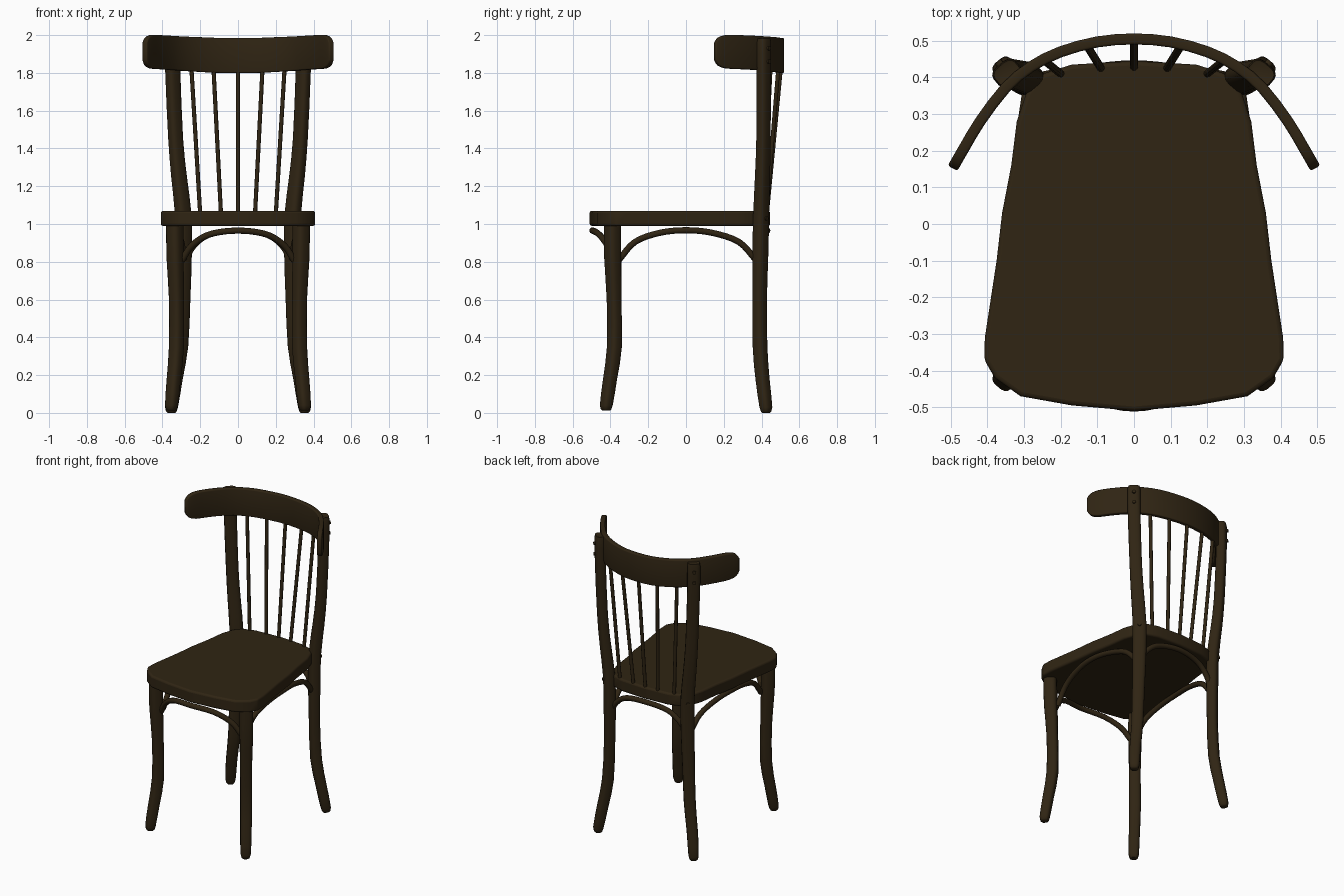
import bpy, bmesh, math
from mathutils import Vector

cube = bpy.data.objects.get("Cube")
if cube:
    bpy.data.objects.remove(cube, do_unlink=True)

wood = bpy.data.materials.new("dark_brown_wood")
wood.use_nodes = True
COLOR = (0.029, 0.018, 0.0066, 1)
wood.diffuse_color = COLOR
wood.node_tree.nodes["Principled BSDF"].inputs["Base Color"].default_value = COLOR


def finish(name, bm, bevel=0, solid=0, angle=40):
    """Turn a bmesh into a shaded object."""
    bmesh.ops.recalc_face_normals(bm, faces=bm.faces)
    me = bpy.data.meshes.new(name)
    bm.to_mesh(me)
    bm.free()
    me.materials.append(wood)
    ob = bpy.data.objects.new(name, me)
    bpy.context.collection.objects.link(ob)
    if solid:
        m = ob.modifiers.new("thickness", "SOLIDIFY")
        m.thickness, m.offset = solid, 0
    if bevel:
        m = ob.modifiers.new("soft_edges", "BEVEL")
        m.width, m.segments = bevel, 3
    bpy.ops.object.select_all(action="DESELECT")
    ob.select_set(True)
    bpy.context.view_layer.objects.active = ob
    bpy.ops.object.shade_smooth_by_angle(angle=math.radians(angle))
    return ob


def smooth_path(pts, steps=4):
    """Catmull-Rom points through any tuples."""
    v = [Vector(p) for p in pts]
    v = [2 * v[0] - v[1]] + v + [2 * v[-1] - v[-2]]
    out = []
    for a, b, c, d in zip(v, v[1:], v[2:], v[3:]):
        for i in range(steps):
            t = i / steps
            out.append(0.5 * (2 * b + (c - a) * t + (2 * a - 5 * b + 4 * c - d) * t * t
                              + (3 * b - a - 3 * c + d) * t ** 3))
    return out + [v[-2]]


def mirrored(half):
    """Complete a left half, listed from the centre outward."""
    return [(-p[0], *p[1:]) for p in reversed(half[1:])] + half


def skin(bm, rings):
    loops = [[bm.verts.new(p) for p in r] for r in rings]
    n = len(loops[0])
    for a, b in zip(loops, loops[1:]):
        for i in range(n):
            bm.faces.new((a[i], a[(i + 1) % n], b[(i + 1) % n], b[i]))
    bm.faces.new(loops[0])
    bm.faces.new(loops[-1])


def leg(name, side, stations, turn, sides=16):
    """Rounded-square leg; stations are (x, y, z, half width, half depth)."""
    bm = bmesh.new()
    rings = []
    for x, y, z, w, d in stations:
        ring = []
        for i in range(sides):
            a = math.tau * (i + 0.5) / sides
            c, s = math.cos(a), math.sin(a)
            u = w * math.copysign(abs(c) ** 0.65, c)
            v = d * math.copysign(abs(s) ** 0.65, s)
            px = x + u * math.cos(turn) - v * math.sin(turn)
            py = y + u * math.sin(turn) + v * math.cos(turn)
            ring.append((side * px, py, z))
        rings.append(ring)
    skin(bm, rings)
    return finish(name, bm, angle=50)


def tube(name, pts, radius, sides=10):
    bm = bmesh.new()
    pts = [Vector(p) for p in pts]
    rings = []
    for i, p in enumerate(pts):
        t = (pts[min(i + 1, len(pts) - 1)] - pts[max(i - 1, 0)]).normalized()
        ref = Vector((0, 0, 1)) if abs(t.z) < 0.9 else Vector((0, 1, 0))
        u = t.cross(ref).normalized()
        v = u.cross(t)
        rings.append([p + radius * (math.cos(k * math.tau / sides) * u
                                    + math.sin(k * math.tau / sides) * v)
                      for k in range(sides)])
    skin(bm, rings)
    return finish(name, bm, angle=50)


# Seat: tapered outline with rounded corners
outline = [(0, -0.51), (0.17, -0.495), (0.31, -0.47), (0.38, -0.42), (0.409, -0.37),
           (0.407, -0.31), (0.375, -0.1), (0.36, 0.03), (0.335, 0.16), (0.32, 0.28),
           (0.293, 0.36), (0.25, 0.41), (0.17, 0.435), (0, 0.445)]
outline += [(-x, y) for x, y in reversed(outline[1:-1])]
bm = bmesh.new()
skin(bm, [[(x, y, z) for x, y in outline] for z in (0.99, 1.07)])
finish("seat", bm, bevel=0.012)

# Curved top rail, stations are (x, y, low z, high z)
rail = [(0, 0.505, 1.80, 1.985), (0.1, 0.497, 1.80, 1.985), (0.2, 0.47, 1.805, 1.989),
        (0.28, 0.43, 1.81, 1.992), (0.35, 0.372, 1.815, 1.996), (0.42, 0.28, 1.82, 2.0),
        (0.462, 0.21, 1.824, 2.0), (0.485, 0.17, 1.84, 1.985), (0.495, 0.152, 1.87, 1.955)]
bm = bmesh.new()
cols = [(bm.verts.new((x, y, a)), bm.verts.new((x, y, b)))
        for x, y, a, b in smooth_path(mirrored(rail), 2)]
for (a, b), (c, d) in zip(cols, cols[1:]):
    bm.faces.new((a, c, d, b))
finish("top_rail", bm, bevel=0.007, solid=0.03)

# Legs, the back pair rising into posts
front = [(0.352, -0.422, 0.012, 0.018, 0.018), (0.352, -0.422, 0.04, 0.031, 0.03),
         (0.34, -0.402, 0.18, 0.034, 0.033), (0.326, -0.379, 0.35, 0.036, 0.035),
         (0.326, -0.381, 0.6, 0.036, 0.034), (0.333, -0.388, 0.82, 0.041, 0.04),
         (0.335, -0.39, 1.0, 0.041, 0.04)]
back = [(0.352, 0.423, 0, 0.018, 0.018), (0.352, 0.423, 0.03, 0.031, 0.03),
        (0.33, 0.405, 0.18, 0.034, 0.033), (0.303, 0.392, 0.35, 0.036, 0.034),
        (0.292, 0.39, 0.6, 0.038, 0.032), (0.288, 0.394, 0.85, 0.042, 0.035),
        (0.29, 0.398, 1.05, 0.042, 0.035), (0.312, 0.405, 1.25, 0.04, 0.033),
        (0.33, 0.41, 1.45, 0.038, 0.031), (0.345, 0.412, 1.8, 0.039, 0.031),
        (0.346, 0.412, 1.965, 0.039, 0.031), (0.346, 0.412, 1.98, 0.031, 0.024)]
TURN = math.radians(-40)
normal = Vector((-math.sin(TURN), math.cos(TURN), 0))

for side, word in ((1, "left"), (-1, "right")):
    leg(f"front_leg_{word}", side, smooth_path(front, 2), -TURN)
    leg(f"back_post_{word}", side, smooth_path(back, 2), TURN)

    # Bolt heads on the back of each post
    for i, (x, y, z) in enumerate(((0.346, 0.412, 1.93), (0.345, 0.412, 1.86),
                                   (0.29, 0.398, 1.03))):
        start = Vector((x, y, z)) + normal * 0.02
        end = Vector((x, y, z)) + normal * 0.041
        tube(f"bolt_{word}_{i + 1}", [(side * p.x, p.y, p.z) for p in (start, end)], 0.011)

    # Bentwood brace under the side of the seat
    brace = [(0.305, -0.355, 0.81), (0.315, -0.27, 0.905), (0.33, -0.14, 0.953),
             (0.335, 0, 0.967), (0.32, 0.14, 0.953), (0.30, 0.28, 0.905), (0.287, 0.37, 0.81)]
    tube(f"side_brace_{word}", smooth_path([(side * x, y, z) for x, y, z in brace]), 0.017)

# Bentwood braces under the front and back of the seat
braces = {
    "front_brace": [(0, -0.495, 0.965), (0.15, -0.46, 0.945), (0.245, -0.415, 0.885),
                    (0.298, -0.385, 0.805)],
    "back_brace": [(0, 0.43, 0.965), (0.15, 0.415, 0.945), (0.235, 0.402, 0.885),
                   (0.28, 0.39, 0.805)]}
for name, half in braces.items():
    tube(name, smooth_path(mirrored(half), 5), 0.017)

# Back spindles fanning out toward the rail
spindles = mirrored([(0, 0.428, 0, 0.503), (0.09, 0.425, 0.13, 0.489),
                     (0.2, 0.41, 0.247, 0.448)])
for i, (x0, y0, x1, y1) in enumerate(spindles):
    # the two ends mirror together
    x1 = math.copysign(abs(x1), x0)
    tube(f"spindle_{i + 1}", [(x0, y0, 1.05), (x1, y1, 1.83)], 0.011)
